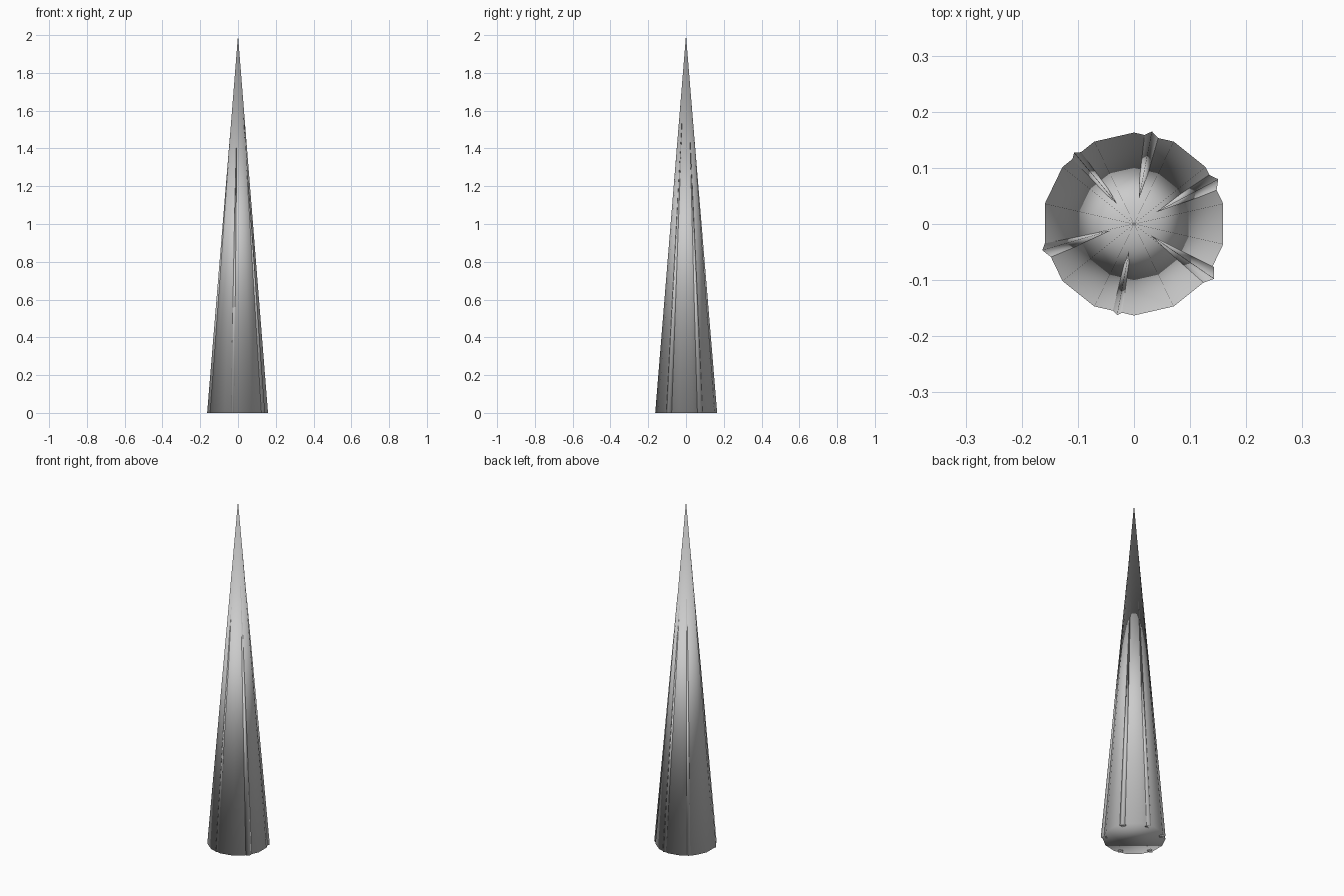
import bpy, math
from mathutils import Vector

if "Cube" in bpy.data.objects:
    bpy.data.objects.remove(bpy.data.objects["Cube"])


def smooth(ob):
    for p in ob.data.polygons:
        p.use_smooth = True


def cone(name, sides, radius, base, tip, turn):
    """Closed cone with its base ring level with z of the base point."""
    b, t = Vector(base), Vector(tip)
    verts = [b + Vector((radius * math.cos(turn + 2 * math.pi * i / sides),
                         radius * math.sin(turn + 2 * math.pi * i / sides), 0))
             for i in range(sides)] + [t]
    faces = [(i, (i + 1) % sides, sides) for i in range(sides)]
    faces.append(tuple(reversed(range(sides))))
    me = bpy.data.meshes.new(name)
    me.from_pydata(verts, [], faces)
    ob = bpy.data.objects.new(name, me)
    bpy.context.collection.objects.link(ob)
    smooth(ob)
    return ob


# Main spike, 14 sides with a corner at the back
cone("spike_body", 14, 0.163, (0, 0, 0), (0, 0, 2), math.pi / 2)

# Slender ridges sunk into the surface: angle, outer radius at base, tip height
ridges = [(79, 0.168, 1.45), (28, 0.170, 1.47), (-34.4, 0.173, 1.58),
          (-100.5, 0.165, 1.42), (-164, 0.170, 1.47), (130, 0.166, 1.45)]
for n, (deg, outer, top) in enumerate(ridges):
    a = math.radians(deg)
    r0 = outer - 0.018
    r1 = 0.163 * (1 - top / 2) + 0.001
    cone(f"ridge_{n + 1}", 5, 0.018,
         (r0 * math.cos(a), r0 * math.sin(a), 0),
         (r1 * math.cos(a), r1 * math.sin(a), top), a)
